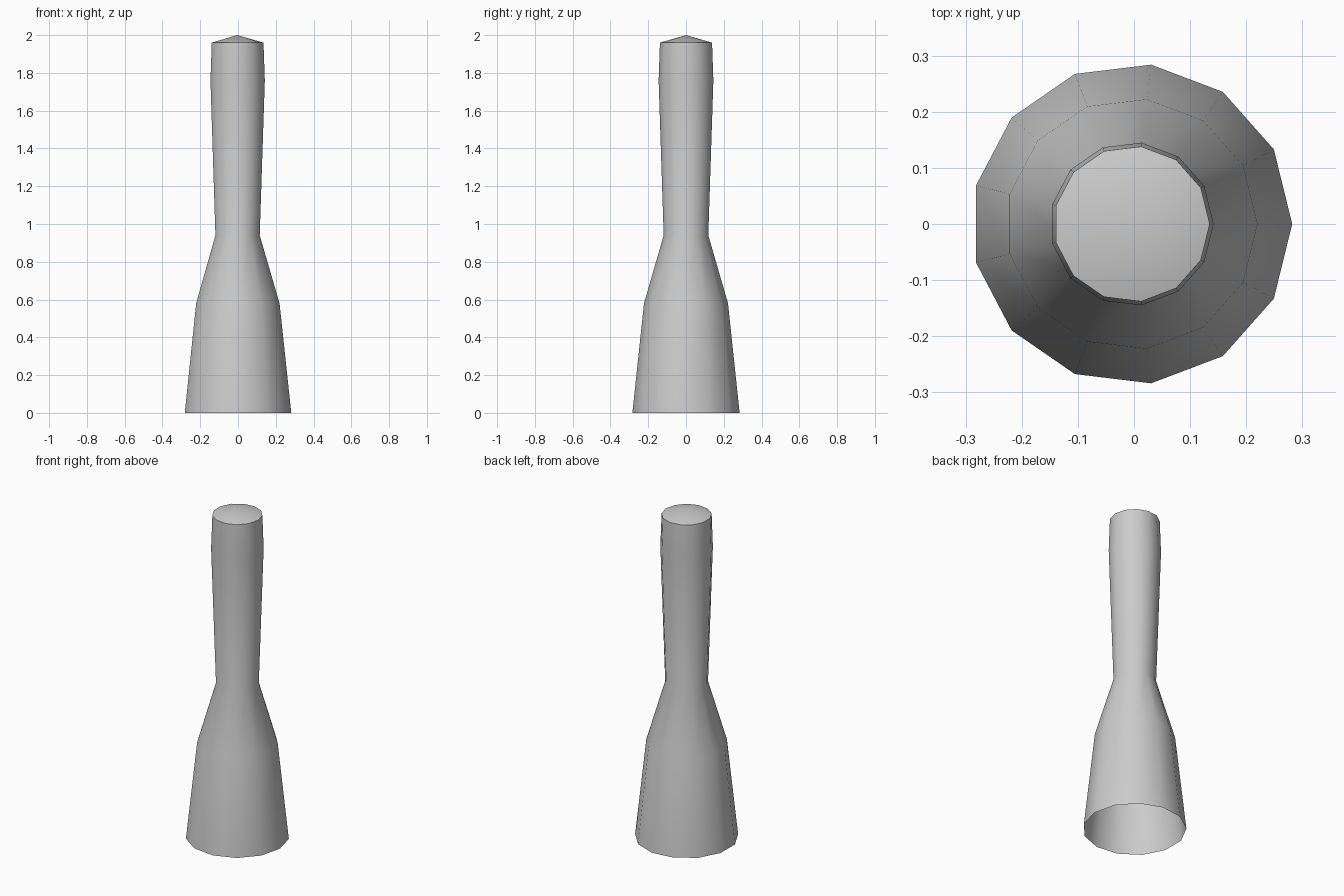
import bpy, bmesh
from math import cos, sin, tau

if "Cube" in bpy.data.objects:
    bpy.data.objects.remove(bpy.data.objects["Cube"])

SIDES = 13
SHIFT = -0.004  # an odd-sided ring is slightly off-centre
PROFILE = [(0.286, 0.0), (0.224, 0.58), (0.119, 0.94), (0.146, 1.76), (0.139, 1.96)]


def ring(bm, r, z):
    return [bm.verts.new((r * cos(tau * i / SIDES) + SHIFT, r * sin(tau * i / SIDES), z))
            for i in range(SIDES)]


bm = bmesh.new()

# Flared hollow body, open at the bottom
rings = [ring(bm, r, z) for r, z in PROFILE]
for low, high in zip(rings, rings[1:]):
    for i in range(SIDES):
        j = (i + 1) % SIDES
        bm.faces.new((low[i], low[j], high[j], high[i]))

# Shallow pointed cap
tip = bm.verts.new((SHIFT, 0, 2.0))
for i in range(SIDES):
    bm.faces.new((rings[-1][i], rings[-1][(i + 1) % SIDES], tip))

mesh = bpy.data.meshes.new("flared_handle")
bm.to_mesh(mesh)
bm.free()
obj = bpy.data.objects.new("flared_handle", mesh)
bpy.context.collection.objects.link(obj)

# Smooth sides, sharp cap rim
bpy.context.view_layer.objects.active = obj
obj.select_set(True)
bpy.ops.object.shade_smooth_by_angle(angle=0.7)
